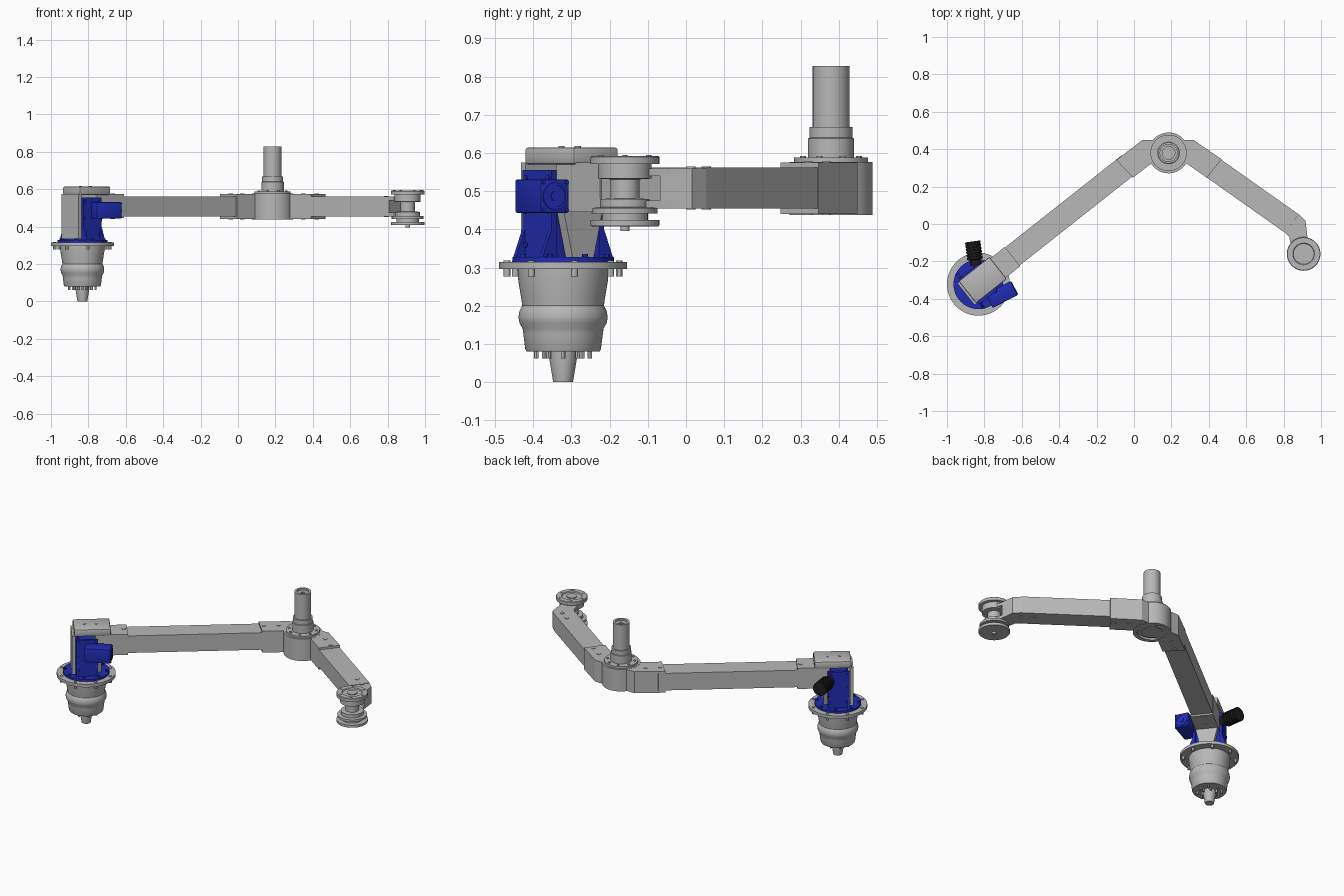
import bpy, bmesh, math
from mathutils import Vector, Matrix


def material(name, rgb):
    m = bpy.data.materials.new(name)
    m.diffuse_color = (*rgb, 1)
    return m


GRAY = material("light_gray", (0.48, 0.48, 0.48))
BLUE = material("deep_blue", (0.015, 0.025, 0.45))
BLACK = material("black", (0.012, 0.012, 0.012))

HEAD = Vector((-0.832, -0.322, 0))
HUB = Vector((0.185, 0.38, 0))
WHEEL = Vector((0.907, -0.16, 0))
ARM_ANGLE = math.radians(38.3)


def finish(name, bm, mat, matrix=None):
    if matrix is not None:
        bm.transform(matrix)
    bmesh.ops.recalc_face_normals(bm, faces=bm.faces)
    me = bpy.data.meshes.new(name)
    bm.to_mesh(me)
    bm.free()
    me.materials.append(mat)
    ob = bpy.data.objects.new(name, me)
    bpy.context.collection.objects.link(ob)
    bpy.ops.object.select_all(action='DESELECT')
    ob.select_set(True)
    bpy.context.view_layer.objects.active = ob
    bpy.ops.object.shade_smooth_by_angle(angle=math.radians(30))
    return ob


def lathe(name, profile, mat, matrix, n=48):
    """Revolve (radius, height) points round local z, capping both ends."""
    bm = bmesh.new()
    rings = [[bm.verts.new((r * math.cos(2 * math.pi * i / n), r * math.sin(2 * math.pi * i / n), z))
              for i in range(n)] for r, z in profile]
    for a, b in zip(rings, rings[1:]):
        for i in range(n):
            j = (i + 1) % n
            bm.faces.new((a[i], a[j], b[j], b[i]))
    bm.faces.new(rings[0])
    bm.faces.new(rings[-1])
    return finish(name, bm, mat, matrix)


def prism(name, pts, z0, z1, mat, matrix=None, bevel=0):
    """Extrude a flat outline from z0 to z1."""
    bm = bmesh.new()
    face = bm.faces.new([bm.verts.new((x, y, z0)) for x, y in pts])
    ext = bmesh.ops.extrude_face_region(bm, geom=[face])
    bmesh.ops.translate(bm, vec=(0, 0, z1 - z0), verts=[v for v in ext['geom'] if isinstance(v, bmesh.types.BMVert)])
    if bevel:
        bmesh.ops.bevel(bm, geom=bm.edges[:], offset=bevel, segments=2, affect='EDGES', profile=0.5)
    return finish(name, bm, mat, matrix)


def rect(x0, x1, y0, y1):
    return [(x0, y0), (x1, y0), (x1, y1), (x0, y1)]


def disc(name, centre, r, z0, z1, mat=GRAY, n=16):
    return lathe(name, [(r, z0), (r, z1)], mat, Matrix.Translation((centre[0], centre[1], 0)), n)


def bolt_circle(name, centre, radius, count, r, z0, z1, mat=GRAY, phase=0.0):
    for i in range(count):
        a = phase + 2 * math.pi * i / count
        disc(name, (centre[0] + radius * math.cos(a), centre[1] + radius * math.sin(a)), r, z0, z1, mat, 12)


def cyl_along(name, start, angle, profile, mat, n=32):
    """Lathe whose axis lies flat, pointing along the given heading."""
    m = Matrix.Translation(start) @ Matrix.Rotation(angle, 4, 'Z') @ Matrix.Rotation(math.pi / 2, 4, 'Y')
    return lathe(name, profile, mat, m, n)


M_HEAD = Matrix.Translation(HEAD) @ Matrix.Rotation(ARM_ANGLE, 4, 'Z')
M_HUB = Matrix.Translation(HUB)
M_WHEEL = Matrix.Translation(WHEEL)

# Arms
prism("long_arm", rect(0.22, 1.03, -0.058, 0.066), 0.455, 0.562, GRAY, M_HEAD)
prism("short_arm", [(0.465, 0.345), (0.88, 0.052), (0.806, -0.046), (0.39, 0.248)], 0.455, 0.562, GRAY)

# Elbow block, hub and post
prism("elbow_block", [(-0.095, 0.342), (0.045, 0.449), (0.318, 0.449), (0.468, 0.347), (0.39, 0.247),
                      (0.25, 0.345), (0.12, 0.345), (-0.005, 0.248)], 0.44, 0.575, GRAY)
lathe("hub", [(0.085, 0.45), (0.085, 0.438), (0.109, 0.438), (0.109, 0.576), (0.097, 0.576),
              (0.097, 0.588), (0.06, 0.588), (0.06, 0.638), (0.056, 0.64), (0.056, 0.668),
              (0.048, 0.668), (0.048, 0.828), (0.034, 0.828), (0.034, 0.818), (0.012, 0.818),
              (0.012, 0.81)], GRAY, M_HUB, 64)
lathe("hub_bottom_plate", [(0.06, 0.438), (0.06, 0.46)], GRAY, M_HUB)
bolt_circle("hub_bolt", HUB, 0.079, 8, 0.008, 0.585, 0.592, phase=math.pi / 8)

# Pin caps on the arms, both faces
for p, top, bottom in [((-0.04, 0.315), 0.575, 0.44), ((0.024, 0.368), 0.575, 0.44),
                       ((0.35, 0.368), 0.575, 0.44), ((0.42, 0.32), 0.575, 0.44),
                       ((0.793, 0.053), 0.562, 0.455), ((0.852, 0.013), 0.562, 0.455),
                       ((-0.67, -0.18), 0.575, 0.445), ((-0.735, -0.235), 0.575, 0.445)]:
    disc("pin_cap", p, 0.012, top - 0.01, top + 0.003)
    disc("pin_cap", p, 0.012, bottom - 0.003, bottom + 0.01)

# Fork that carries the wheel: two lugs and an outer web
fork = [(0.881, 0.052), (0.917, 0.016), (0.928, -0.075), (0.965, -0.16), (0.907, -0.215),
        (0.85, -0.16), (0.83, -0.07), (0.806, -0.046)]
prism("fork_top_lug", fork, 0.54, 0.56, GRAY)
prism("fork_bottom_lug", fork, 0.455, 0.475, GRAY)
prism("fork_web", [(0.881, 0.052), (0.917, 0.016), (0.927, -0.068), (0.912, -0.068), (0.902, 0.01), (0.87, 0.04)],
      0.458, 0.557, GRAY)

# Wheel spool
lathe("wheel_spool", [(0.012, 0.396), (0.012, 0.408), (0.088, 0.408), (0.09, 0.411), (0.09, 0.424),
                      (0.06, 0.424), (0.06, 0.442), (0.085, 0.442), (0.085, 0.456), (0.065, 0.458),
                      (0.065, 0.479), (0.038, 0.481), (0.038, 0.531), (0.07, 0.533), (0.07, 0.571),
                      (0.09, 0.571), (0.09, 0.589), (0.087, 0.592), (0.058, 0.592), (0.055, 0.586),
                      (0.03, 0.586), (0.03, 0.591), (0.012, 0.591)], GRAY, M_WHEEL, 56)
bolt_circle("wheel_bolt", WHEEL, 0.072, 6, 0.007, 0.59, 0.595)

# Pot-shaped body under the head, with a nozzle
lathe("body", [(0.026, 0.0), (0.036, 0.06), (0.036, 0.08), (0.096, 0.08), (0.099, 0.086), (0.104, 0.125),
               (0.106, 0.14), (0.114, 0.154), (0.117, 0.17), (0.114, 0.187), (0.107, 0.2), (0.109, 0.215),
               (0.118, 0.27), (0.119, 0.296), (0.168, 0.296), (0.168, 0.315), (0.06, 0.315)],
      GRAY, Matrix.Translation(HEAD), 64)
bolt_circle("flange_bolt", HEAD, 0.15, 8, 0.009, 0.277, 0.319, phase=0.2)
bolt_circle("body_bolt", HEAD, 0.07, 8, 0.006, 0.062, 0.085)
bolt_circle("nozzle_bolt", HEAD, 0.044, 6, 0.006, 0.062, 0.085)

# Blue mount: base ring, two side plates, core and gussets
lathe("mount_ring", [(0.133, 0.312), (0.133, 0.328), (0.05, 0.328)], BLUE, Matrix.Translation(HEAD))
bolt_circle("mount_bolt", HEAD, 0.12, 8, 0.008, 0.325, 0.336, BLUE, 0.5)
prism("mount_core", rect(-0.045, 0.045, -0.07, 0.07), 0.325, 0.55, BLUE, M_HEAD)
for s in (-1, 1):
    prism("mount_side_plate", rect(-0.062, 0.062, s * 0.079 - 0.008, s * 0.079 + 0.008), 0.325, 0.555, BLUE, M_HEAD)
    for u in (-0.056, 0.056):
        # Gusset drawn in the vertical plane and stood up
        g = M_HEAD @ Matrix.Translation((u, 0, 0)) @ Matrix(
            ((0, 0, 1, 0), (s, 0, 0, 0), (0, 1, 0, 0), (0, 0, 0, 1)))
        prism("mount_gusset", [(0.085, 0.326), (0.118, 0.326), (0.088, 0.40), (0.085, 0.40)], -0.006, 0.006, BLUE, g)
        for z in (0.36, 0.45, 0.535):
            start = M_HEAD @ Vector((u * 0.85, s * 0.085, z))
            cyl_along("side_bolt", start, ARM_ANGLE + s * math.pi / 2, [(0.008, -0.005), (0.008, 0.007)], BLUE, 12)

# Gray bracket joining arm and head
prism("head_bracket", rect(0.05, 0.235, -0.063, 0.069), 0.445, 0.575, GRAY, M_HEAD)
prism("end_plate", rect(-0.085, -0.066, -0.074, 0.074), 0.335, 0.575, GRAY, M_HEAD)
stand = M_HEAD @ Matrix(((0, 0, 1, 0.055), (1, 0, 0, 0), (0, 1, 0, 0), (0, 0, 0, 1)))
prism("tapered_support", [(-0.035, 0.326), (0.035, 0.326), (0.065, 0.45), (-0.065, 0.45)], 0.0, 0.03, GRAY, stand)
prism("top_cover", rect(-0.073, 0.137, -0.072, 0.078), 0.57, 0.615, GRAY, M_HEAD, 0.008)
for u in (-0.01, 0.058):
    c = M_HEAD @ Vector((u, 0.003, 0))
    disc("cover_bolt", c, 0.008, 0.61, 0.618)

# Blue motor with a round fan on its end
MOTOR_ANGLE = math.radians(27)
end = Vector((-0.641, -0.343, 0.487))
M_MOTOR = Matrix.Translation(end) @ Matrix.Rotation(MOTOR_ANGLE, 4, 'Z')
prism("motor", rect(-0.15, 0, -0.042, 0.042), -0.044, 0.044, BLUE, M_MOTOR, 0.005)
cyl_along("fan_ring", end, MOTOR_ANGLE, [(0.036, -0.005), (0.036, 0.004), (0.029, 0.004), (0.029, 0.001),
                                         (0.013, 0.001), (0.013, 0.004)], BLUE)
for y in (-0.034, 0.034):
    for z in (-0.036, 0.036):
        cyl_along("motor_screw", M_MOTOR @ Vector((0, y, z)), MOTOR_ANGLE, [(0.005, -0.004), (0.005, 0.004)], BLUE, 10)

# Black ribbed cylinder on the back
ribs = [(0.03, 0.0), (0.03, 0.03)]
for i in range(5):
    x = 0.034 + i * 0.017
    ribs += [(0.042, x), (0.042, x + 0.011), (0.038, x + 0.012), (0.038, x + 0.016)]
ribs += [(0.042, 0.119), (0.042, 0.128), (0.03, 0.13)]
cyl_along("black_cylinder", Vector((-0.845, -0.222, 0.5)), math.radians(98), ribs, BLACK)
